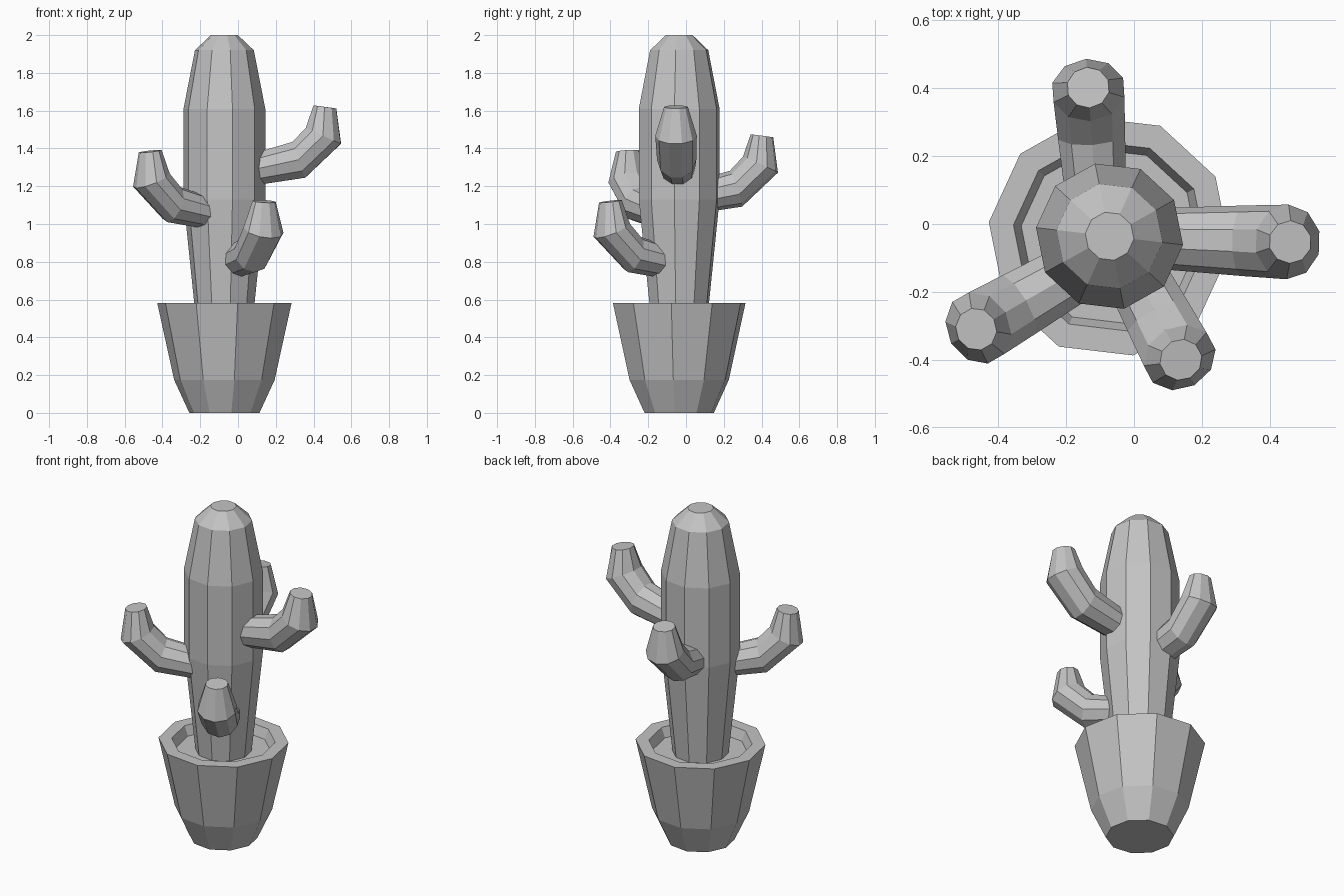
import bpy, bmesh
from math import sin, cos, pi, radians
from mathutils import Vector

cube = bpy.data.objects.get("Cube")
if cube:
    bpy.data.objects.remove(cube)

SIDES = 10
CENTRE = Vector((-0.072, -0.036, 0))
TURN = radians(29.3)

grey = bpy.data.materials.new("plain grey")
grey.use_nodes = True
grey.diffuse_color = (0.55, 0.55, 0.55, 1)
grey.node_tree.nodes["Principled BSDF"].inputs["Base Color"].default_value = grey.diffuse_color


def skin(name, rings):
    """Join rings of points into a closed, flat shaded tube."""
    bm = bmesh.new()
    loops = [[bm.verts.new(p) for p in ring] for ring in rings]
    for a, b in zip(loops, loops[1:]):
        for i in range(SIDES):
            j = (i + 1) % SIDES
            bm.faces.new((a[i], a[j], b[j], b[i]))
    bm.faces.new(loops[0][::-1])
    bm.faces.new(loops[-1])
    bmesh.ops.recalc_face_normals(bm, faces=bm.faces)
    mesh = bpy.data.meshes.new(name)
    bm.to_mesh(mesh)
    bm.free()
    mesh.materials.append(grey)
    obj = bpy.data.objects.new(name, mesh)
    bpy.context.collection.objects.link(obj)


def turned(name, profile):
    """Turn a (radius, height) profile about the upright axis."""
    angles = [TURN + 2 * pi * i / SIDES for i in range(SIDES)]
    skin(name, [[CENTRE + Vector((r * cos(a), r * sin(a), z)) for a in angles]
                for r, z in profile])


def arm(name, tip, yaw, phase):
    """Bent arm: each ring spans an outer and an inner point, relative to the tip."""
    out = Vector((cos(radians(yaw)), sin(radians(yaw)), 0))
    up = Vector((0, 0, 1))
    side = up.cross(out)
    spans = [((-0.37, -0.415), (-0.39, -0.25), 0.09),
             ((-0.105, -0.375), (-0.17, -0.185), 0.104),
             ((0.085, -0.195), (-0.10, -0.11), 0.110),
             ((0.06, -0.008), (-0.06, 0.008), 0.063)]
    rings = []
    for outer, inner, width in spans:
        a = out * outer[0] + up * outer[1]
        b = out * inner[0] + up * inner[1]
        mid, half = (a + b) / 2, (a - b) / 2
        if phase:                       # a flat side faces outward
            half = half / cos(phase)
        angles = [phase + 2 * pi * i / SIDES for i in range(SIDES)]
        rings.append([Vector(tip) + mid + half * cos(t) + side * width * sin(t)
                      for t in angles])
    skin(name, rings)


# Pot with a thick rim, and soil inside it
turned("pot", [(0.187, 0), (0.268, 0.175), (0.358, 0.582), (0.285, 0.582), (0.262, 0.525)])

# Trunk
turned("cactus_trunk", [(0.154, 0.515), (0.218, 1.13), (0.218, 1.61),
                        (0.157, 1.92), (0.072, 2.0)])

# Arms
arm("left_arm", (0.46, -0.053, 1.62), -1.5, pi / SIDES)
arm("back_arm", (-0.135, 0.402, 1.467), 94, 0)
arm("right_arm", (-0.465, -0.31, 1.385), 210, 0)
arm("front_arm", (0.138, -0.4, 1.12), -62, 0)
